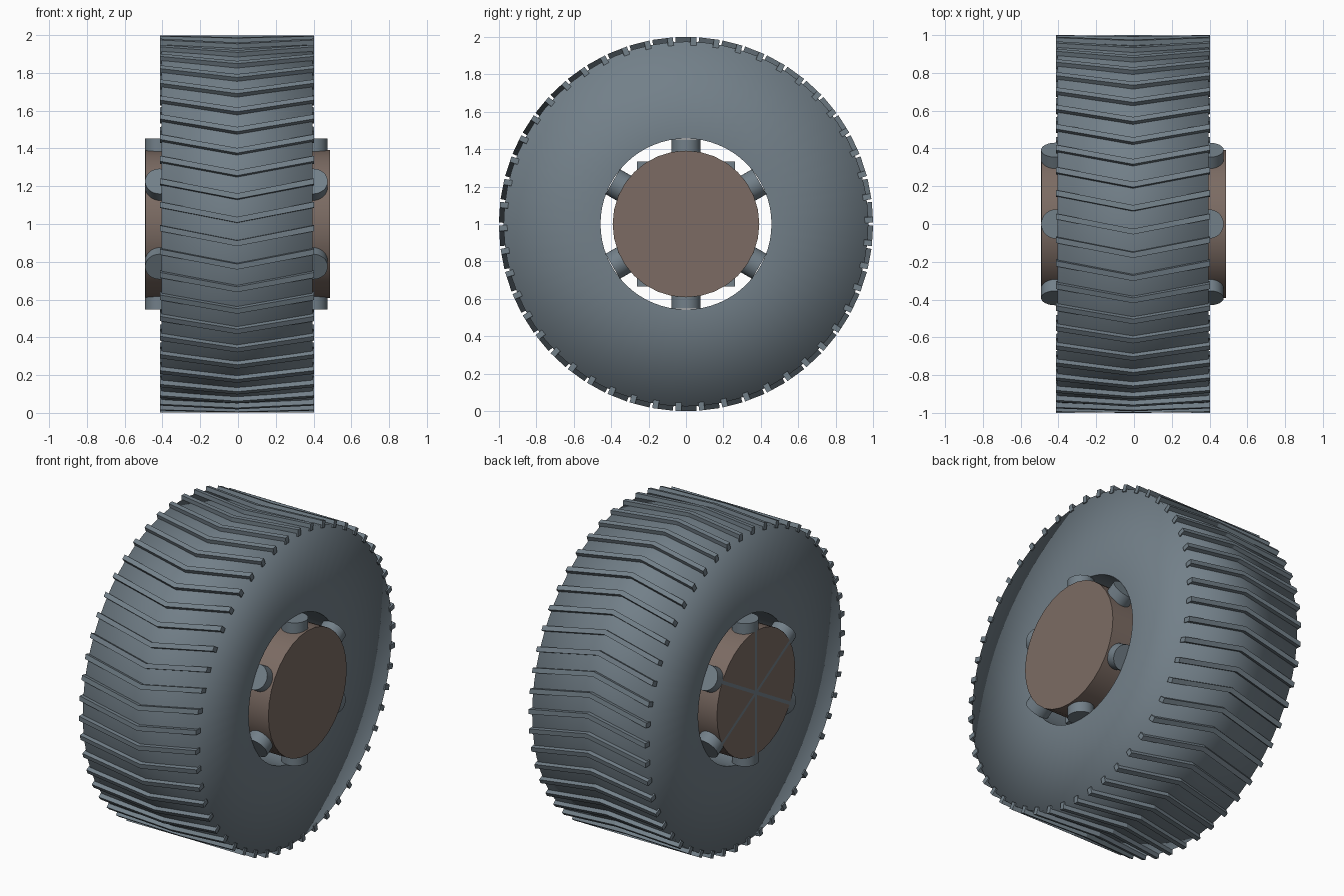
import bpy, bmesh, math
from mathutils import Matrix, Vector

cube = bpy.data.objects.get("Cube")
if cube:
    bpy.data.objects.remove(cube, do_unlink=True)


def material(name, rgb):
    mat = bpy.data.materials.new(name)
    mat.use_nodes = True
    mat.diffuse_color = (*rgb, 1)
    mat.node_tree.nodes["Principled BSDF"].inputs["Base Color"].default_value = (*rgb, 1)
    return mat


slate = material("slate_grey", (0.17, 0.215, 0.25))
brown = material("hub_brown", (0.20, 0.148, 0.125))

CENTRE = Vector((-0.005, 0, 1))


def finish(name, bm, mat, location, smooth_angle=0):
    bmesh.ops.recalc_face_normals(bm, faces=bm.faces)
    mesh = bpy.data.meshes.new(name)
    bm.to_mesh(mesh)
    bm.free()
    mesh.materials.append(mat)
    obj = bpy.data.objects.new(name, mesh)
    bpy.context.collection.objects.link(obj)
    obj.location = location
    if smooth_angle:
        bpy.ops.object.select_all(action='DESELECT')
        obj.select_set(True)
        bpy.context.view_layer.objects.active = obj
        bpy.ops.object.shade_smooth_by_angle(angle=math.radians(smooth_angle))
    return obj


def cylinder(name, radius, length, direction, location, mat, sides=32):
    bm = bmesh.new()
    turn = Vector((0, 0, 1)).rotation_difference(Vector(direction)).to_matrix().to_4x4()
    bmesh.ops.create_cone(bm, cap_ends=True, segments=sides, radius1=radius,
                          radius2=radius, depth=length, matrix=turn)
    return finish(name, bm, mat, location, 40)


# Tyre: ring with straight walls, softly shaded over the shoulder, crisp at the bore
BORE, RIM, HALF = 0.457, 0.975, 0.4
bm = bmesh.new()
verts = [bm.verts.new((x, 0, r)) for r, x in
         ((BORE, HALF), (RIM, HALF), (RIM, -HALF), (BORE, -HALF))]
edges = [bm.edges.new((verts[i], verts[i - 1])) for i in range(4)]
bmesh.ops.spin(bm, geom=verts + edges, cent=(0, 0, 0), axis=(1, 0, 0),
               angle=math.tau, steps=64, use_merge=True)
bmesh.ops.remove_doubles(bm, verts=bm.verts, dist=0.0001)
tyre = finish("tyre", bm, slate, CENTRE, 120)
mesh = tyre.data
for edge in mesh.edges:
    a, b = (mesh.vertices[i].co for i in edge.vertices)
    if max(a.yz.length, b.yz.length) < 0.5 and abs(a.x - b.x) < 0.01:
        edge.use_edge_sharp = True

# Chevron treads: two mirrored slanted bars each, repeated around the tyre
COUNT, SWEEP, HALF_WIDTH = 50, 0.04, 0.015
bm = bmesh.new()
for i in range(COUNT):
    angle = math.pi / 2 + i * math.tau / COUNT
    out = Vector((0, -math.cos(angle), math.sin(angle)))
    along = Vector((0, math.sin(angle), math.cos(angle)))
    for side in (-1, 1):
        rings = []
        for x, slide in ((0, -SWEEP), (side * 0.408, SWEEP)):
            corners = [(0.955, -1), (0.955, 1), (0.999, 1), (0.999, -1)]
            rings.append([bm.verts.new(out * r + along * (slide + w * HALF_WIDTH)
                                       + Vector((x, 0, 0))) for r, w in corners])
        a, b = rings
        bm.faces.new(a)
        bm.faces.new(b)
        for k in range(4):
            bm.faces.new((a[k - 1], a[k], b[k], b[k - 1]))
finish("chevron_treads", bm, slate, CENTRE)

# Hub drum through the wheel
cylinder("hub_drum", 0.392, 0.978, (1, 0, 0), (-0.002, 0, 1), brown)

# Inner block behind the drum
bm = bmesh.new()
bmesh.ops.create_cube(bm, size=1, matrix=Matrix.Diagonal((0.6, 0.524, 0.668, 1)))
finish("inner_block", bm, slate, CENTRE)

# Round spokes: three crossing bars on each side
for label, x in (("left", 0.398), ("right", -0.415)):
    for i in range(3):
        a = i * math.pi / 3
        cylinder(f"{label}_spoke_{i + 1}", 0.077, 0.905,
                 (0, math.sin(a), math.cos(a)), (x, 0, 1), slate)
